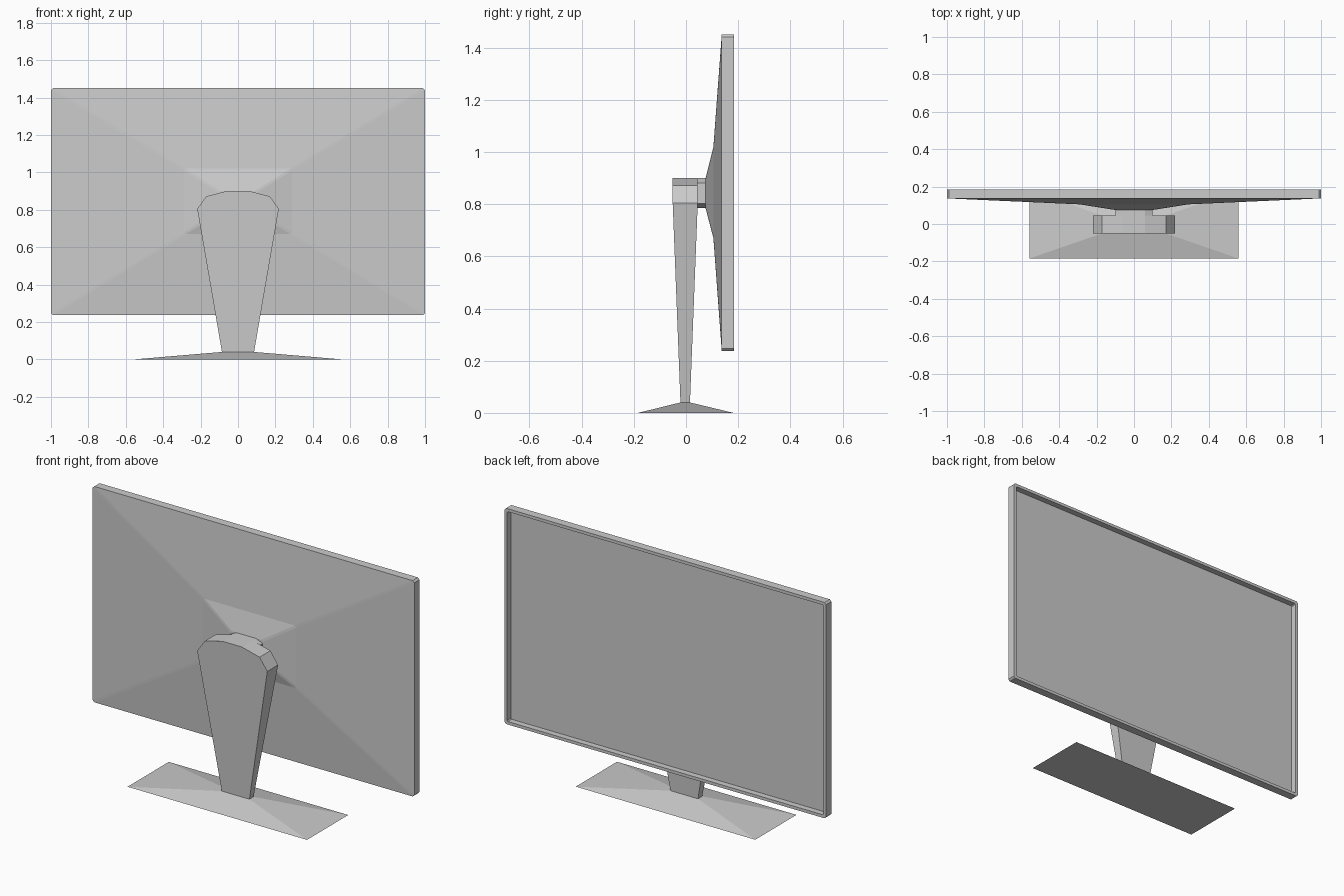
import bpy

if "Cube" in bpy.data.objects:
    bpy.data.objects.remove(bpy.data.objects["Cube"])


def loft(name, rings):
    """Skin a list of equal-length point rings and cap both ends."""
    n = len(rings[0])
    verts = [p for ring in rings for p in ring]
    faces = [tuple(range(n)), tuple(range(len(verts) - n, len(verts)))]
    for r in range(len(rings) - 1):
        for i in range(n):
            j = (i + 1) % n
            faces.append((r * n + i, r * n + j, (r + 1) * n + j, (r + 1) * n + i))
    mesh = bpy.data.meshes.new(name)
    mesh.from_pydata(verts, [], faces)
    obj = bpy.data.objects.new(name, mesh)
    bpy.context.collection.objects.link(obj)
    # consistent outward normals
    import bmesh
    bm = bmesh.new()
    bm.from_mesh(mesh)
    bmesh.ops.recalc_face_normals(bm, faces=bm.faces)
    bm.to_mesh(mesh)
    bm.free()
    return obj


def panel(y, hx, z0, z1, cx, cz):
    """Upright rectangle with clipped corners."""
    half = [(hx - cx, z0), (hx, z0 + cz), (hx, z1 - cz), (hx - cx, z1)]
    return [(x, y, z) for x, z in half] + [(-x, y, z) for x, z in reversed(half)]


def rect(z, hx, y0, y1):
    return [(-hx, y0, z), (hx, y0, z), (hx, y1, z), (-hx, y1, z)]


# Screen housing: stepped back, side walls, thin rim and recessed display
loft("screen_housing", [
    panel(0.075, 0.10, 0.785, 0.90, 0.01, 0.01),
    panel(0.105, 0.29, 0.67, 1.02, 0.01, 0.01),
    panel(0.137, 1.00, 0.237, 1.45, 0.01, 0.01),
    panel(0.184, 1.00, 0.237, 1.45, 0.01, 0.01),
    panel(0.184, 0.983, 0.254, 1.433, 0.005, 0.005),
    panel(0.150, 0.983, 0.254, 1.433, 0.005, 0.005),
])

# Mount joining the stand to the screen
loft("screen_mount", [
    panel(0.035, 0.10, 0.785, 0.90, 0.04, 0.018),
    panel(0.078, 0.10, 0.785, 0.90, 0.04, 0.018),
])

# Tapered neck with a faceted top
half = [(0.085, 0.035, 0.018), (0.218, 0.805, 0.048),
        (0.17, 0.872, 0.048), (0.06, 0.90, 0.048)]
outline = half + [(-x, z, d) for x, z, d in reversed(half)]
loft("stand_neck", [
    [(x, -d - 0.003, z) for x, z, d in outline],
    [(x, d - 0.003, z) for x, z, d in outline],
])

# Low pyramid foot
loft("stand_base", [
    rect(0.0, 0.558, -0.184, 0.182),
    rect(0.04, 0.085, -0.021, 0.015),
])
